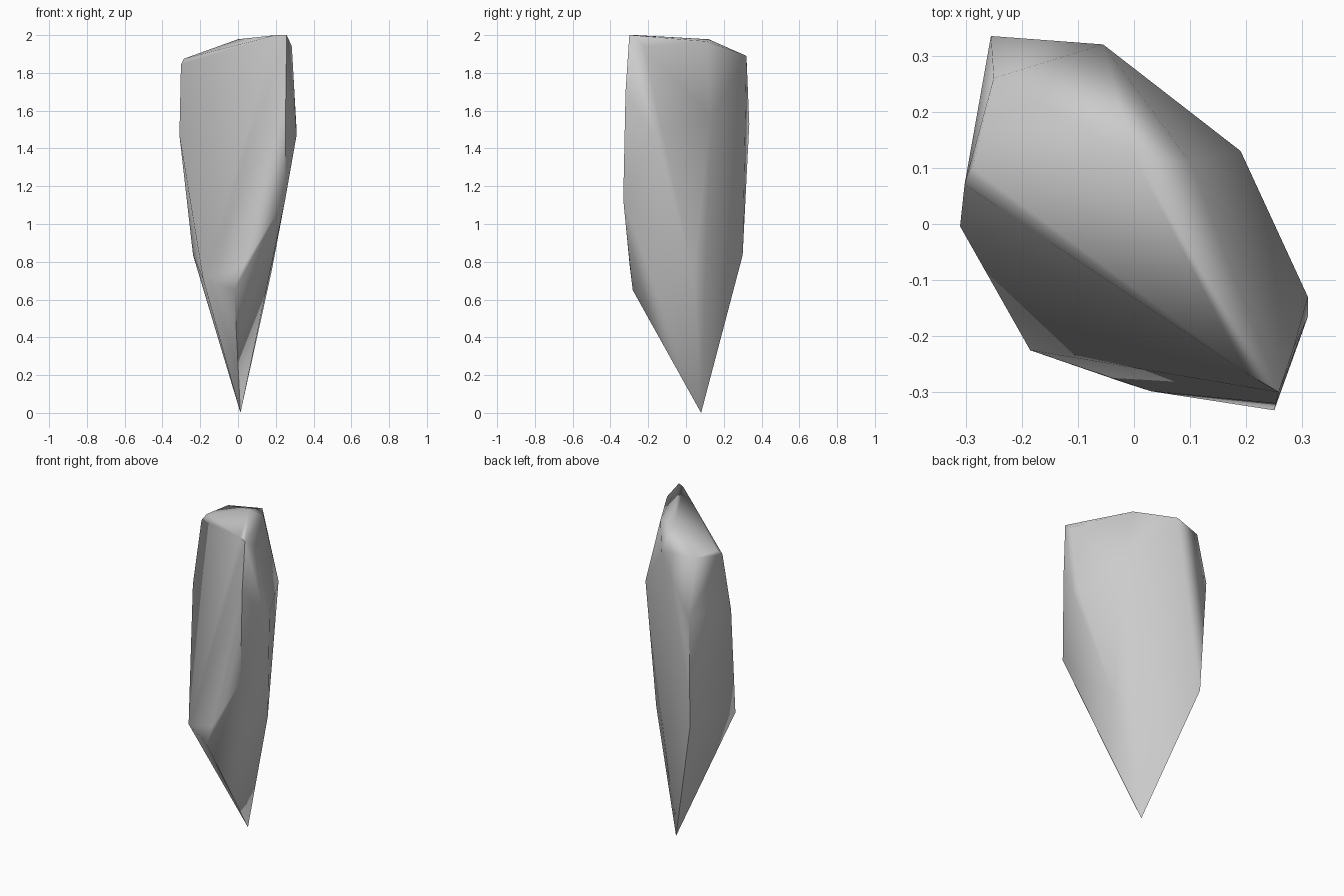
import bpy, bmesh, math

if "Cube" in bpy.data.objects:
    bpy.data.objects.remove(bpy.data.objects["Cube"])

# Key corners of the shard, from the tip upwards
corners = [
    (0.013, 0.08, 0.0),                                  # tip
    (-0.02, -0.282, 0.65), (-0.185, -0.225, 0.71),       # lower front
    (0.03, -0.298, 0.78),
    (0.178, 0.04, 0.75), (-0.238, 0.30, 0.835),          # lower back
    (0.25, -0.332, 1.13),                                # right edge
    (0.31, -0.165, 1.47), (0.31, -0.13, 1.5),
    (-0.31, -0.004, 1.47), (-0.255, 0.335, 1.53),        # left edge
    (0.19, 0.13, 1.57),                                  # back bulge
    (0.253, -0.32, 1.7), (0.285, -0.22, 1.94),           # upper right
    (-0.302, 0.07, 1.845), (-0.287, 0.1, 1.875),         # upper left
    (-0.25, 0.26, 1.88),
    (-0.055, 0.32, 1.89), (0.0, 0.12, 1.978),            # crown
    (0.10, 0.11, 1.967),
    (0.2, -0.265, 2.0), (0.258, -0.30, 2.0),             # summit
]

# Wrap the corners in a faceted convex skin
bm = bmesh.new()
for c in corners:
    bm.verts.new(c)
bmesh.ops.convex_hull(bm, input=bm.verts[:])
loose = [v for v in bm.verts if not v.link_faces]
bmesh.ops.delete(bm, geom=loose, context='VERTS')
bmesh.ops.recalc_face_normals(bm, faces=bm.faces[:])
mesh = bpy.data.meshes.new("rock_shard")
bm.to_mesh(mesh)
bm.free()

shard = bpy.data.objects.new("rock_shard", mesh)
bpy.context.collection.objects.link(shard)

# Blend shallow facets, weighting the shading towards the large faces
bpy.context.view_layer.objects.active = shard
shard.select_set(True)
bpy.ops.object.shade_smooth_by_angle(angle=math.radians(58))
weighted = shard.modifiers.new("weighted_normals", 'WEIGHTED_NORMAL')
weighted.keep_sharp = True
